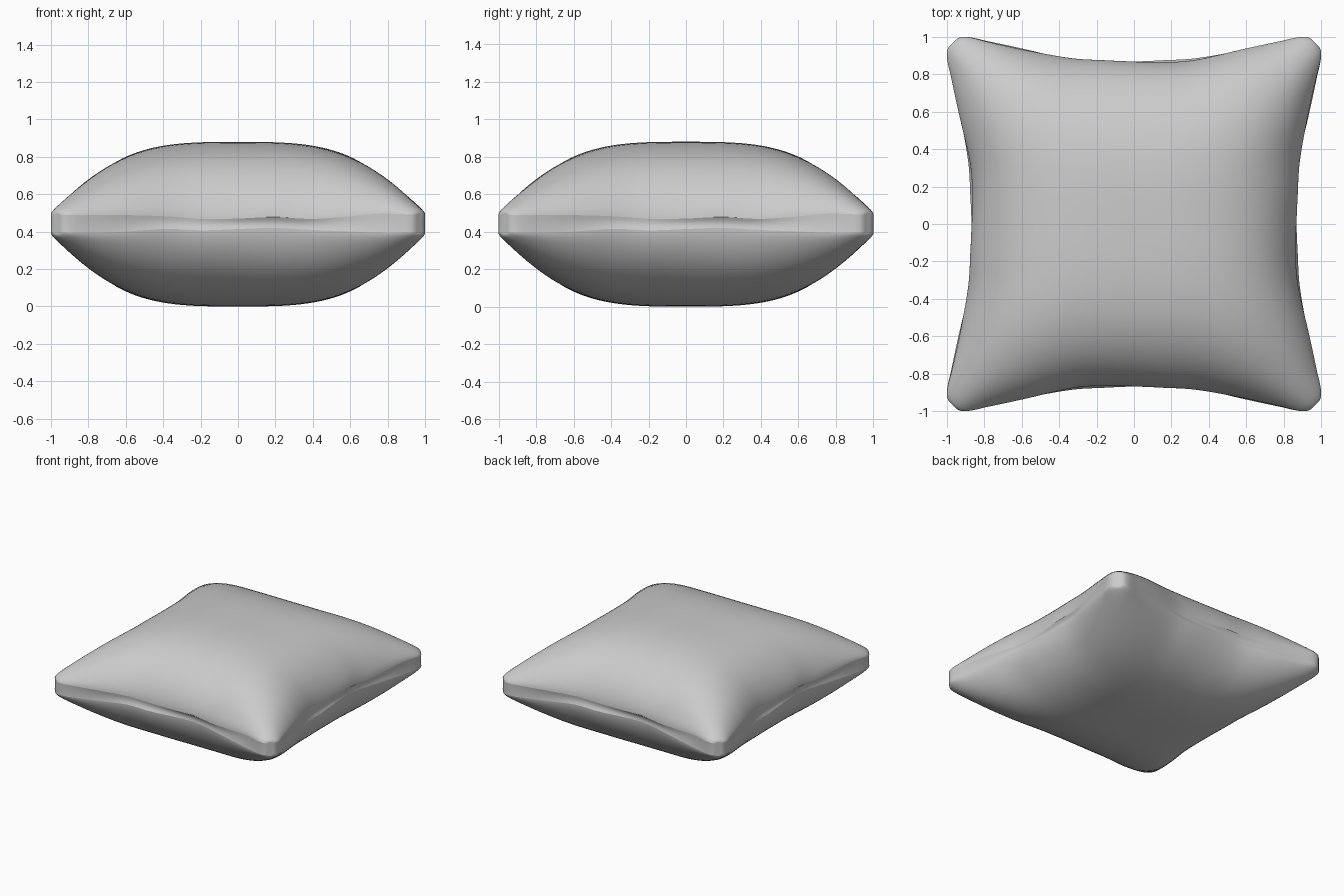
import bpy
import bmesh
import math

if "Cube" in bpy.data.objects:
    bpy.data.objects.remove(bpy.data.objects["Cube"])

N = 56  # grid divisions per panel


def curve(pts, t):
    """Smooth Hermite interpolation through (t, value) points."""
    def slope(i):
        a, b = pts[max(i - 1, 0)], pts[min(i + 1, len(pts) - 1)]
        return (b[1] - a[1]) / (b[0] - a[0])
    for i in range(len(pts) - 1):
        (t0, a), (t1, b) = pts[i], pts[i + 1]
        if t <= t1 or i == len(pts) - 2:
            d = t1 - t0
            s = min(max((t - t0) / d, 0), 1)
            return (a * (2*s**3 - 3*s*s + 1) + b * (3*s*s - 2*s**3)
                    + d * slope(i) * (s**3 - 2*s*s + s) + d * slope(i + 1) * (s**3 - s*s))


# Half width of the pinched outline, and seam heights along one side
OUTLINE = [(0, .868), (.15, .870), (.33, .880), (.6, .932), (.8, .974),
           (.92, 1.0), (.97, .995), (1, .968)]
steps = [-1 + .2 * i for i in range(11)]
RIM_TOP = list(zip(steps, [.49, .488, .488, .482, .468, .470, .478, .468, .480, .497, .49]))
RIM_LOW = list(zip(steps, [.395, .392, .402, .415, .407, .414, .420, .410, .402, .394, .395]))


def edge_blend(u, v, f):
    """Value of f at the nearest sides; f runs counterclockwise on each side."""
    wx, wy = abs(u)**10, abs(v)**10
    fx = f(math.copysign(1, u) * v)
    fy = f(-math.copysign(1, v) * u)
    return max(wx, wy), (wx * fx + wy * fy) / (wx + wy + 1e-12)


def point(u, v, side):
    rim = RIM_TOP if side > 0 else RIM_LOW
    base = .475 if side > 0 else .41
    m, z = edge_blend(u, v, lambda t: curve(rim, t))
    z = base * (1 - m) + m * z
    puff = max(0, 1 - abs(u)**3.2)**.6 * max(0, 1 - abs(v)**3.2)**.6
    z += side * (.405 if side > 0 else .41) * puff
    # The two seams ripple in opposite directions
    mr, r = edge_blend(u, v, lambda t: side * .007 * math.sin(2 * math.pi * t) * (1 - t * t))
    k = 1 + mr * r
    return (u * curve(OUTLINE, abs(v)) * k, v * curve(OUTLINE, abs(u)) * k, z)


def finish(bm, name):
    bmesh.ops.recalc_face_normals(bm, faces=bm.faces)
    mesh = bpy.data.meshes.new(name)
    bm.to_mesh(mesh)
    bm.free()
    ob = bpy.data.objects.new(name, mesh)
    bpy.context.collection.objects.link(ob)
    for p in mesh.polygons:
        p.use_smooth = True
    return ob


# Parameters crowd toward the edges, where the cloth curves most
P = [math.sin(math.pi / 2 * (2 * i / N - 1)) for i in range(N + 1)]


def panel(name, side):
    bm = bmesh.new()
    g = [[bm.verts.new(point(u, v, side)) for v in P] for u in P]
    for i in range(N):
        for j in range(N):
            q = [g[i][j], g[i + 1][j], g[i + 1][j + 1], g[i][j + 1]]
            bm.faces.new(q if side > 0 else q[::-1])
    bm.normal_update()
    ob = finish(bm, name)
    # Make sure the open panel faces outward
    if ob.data.polygons[len(ob.data.polygons) // 2].normal.z * side < 0:
        ob.data.flip_normals()


panel("top_panel", 1)
panel("bottom_panel", -1)

# Seam band joining the two panels all the way round
loop = ([(t, -1) for t in P[:-1]] + [(1, t) for t in P[:-1]]
        + [(-t, 1) for t in P[:-1]] + [(-1, -t) for t in P[:-1]])
bm = bmesh.new()
rows = []
for s in range(5):
    f = s / 4
    row = []
    for u, v in loop:
        a, b = point(u, v, -1), point(u, v, 1)
        x, y, z = [p + (q - p) * f for p, q in zip(a, b)]
        # Slight tuck between the seams away from the corners
        k = 1 - .010 * math.sin(math.pi * f) * (1 - min(abs(u), abs(v))**2)
        row.append(bm.verts.new((x * k, y * k, z)))
    rows.append(row)
n = len(loop)
for lo, hi in zip(rows, rows[1:]):
    for i in range(n):
        j = (i + 1) % n
        bm.faces.new((lo[i], lo[j], hi[j], hi[i]))
band = finish(bm, "seam_band")
first = band.data.polygons[N // 2]
if first.normal.y > 0:
    band.data.flip_normals()
